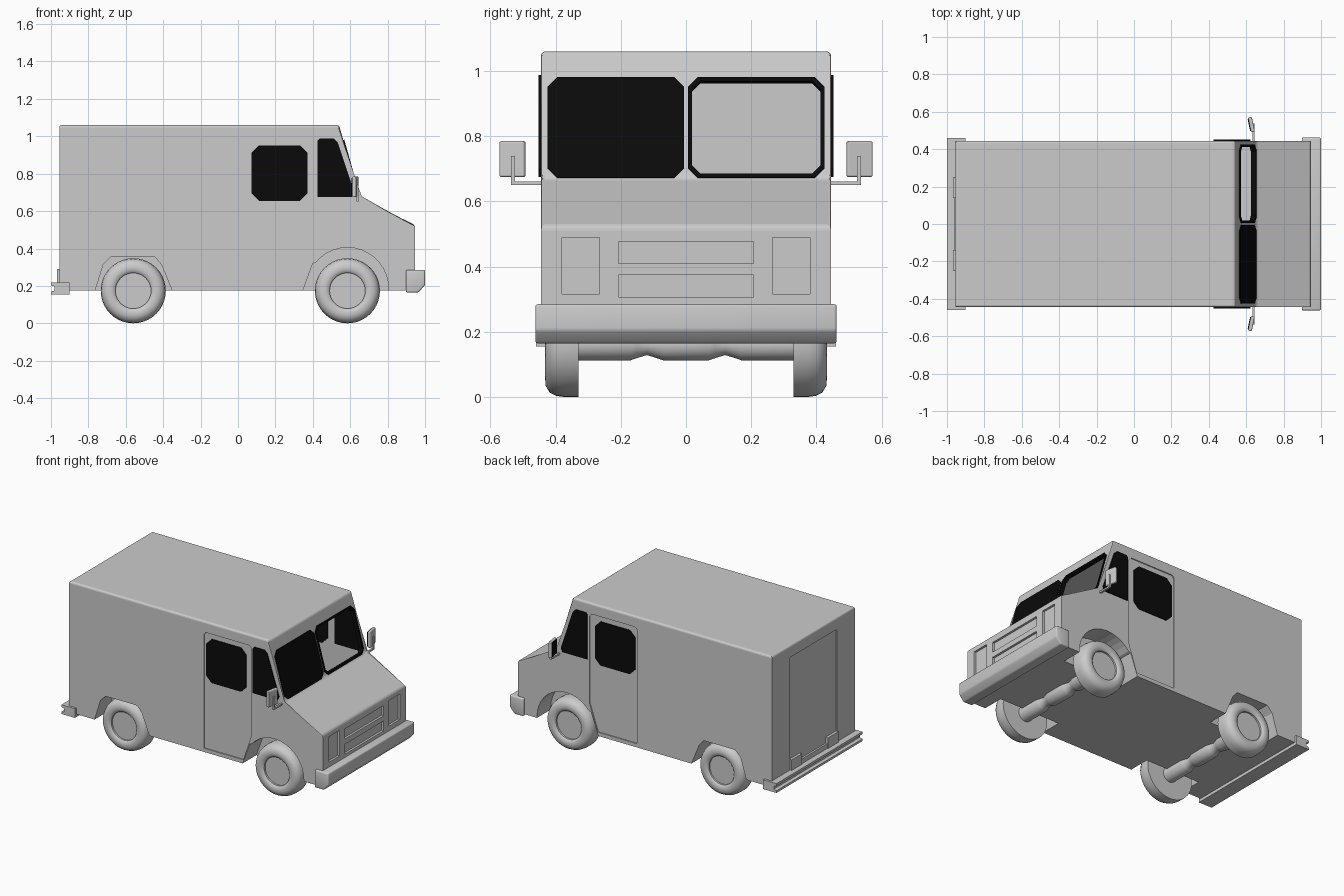
import bpy, bmesh, math
from mathutils import Vector as V

if "Cube" in bpy.data.objects:
    bpy.data.objects.remove(bpy.data.objects["Cube"])


def material(name, c):
    m = bpy.data.materials.new(name)
    m.diffuse_color = (c, c, c, 1)
    m.use_nodes = True
    m.node_tree.nodes["Principled BSDF"].inputs["Base Color"].default_value = m.diffuse_color
    return m


GREY = material("body grey", 0.6)
BLACK = material("glass black", 0.003)


def finish(name, bm, mat, smooth=False):
    bmesh.ops.recalc_face_normals(bm, faces=bm.faces)
    me = bpy.data.meshes.new(name)
    bm.to_mesh(me)
    bm.free()
    me.materials.append(mat)
    ob = bpy.data.objects.new(name, me)
    bpy.context.collection.objects.link(ob)
    if smooth:
        bpy.ops.object.select_all(action='DESELECT')
        ob.select_set(True)
        bpy.context.view_layer.objects.active = ob
        bpy.ops.object.shade_smooth_by_angle(angle=math.radians(35))
    return ob


def loft(name, loops, mat, closed=False, smooth=False, bevel=0, rule=None):
    """Skin point loops; cap the ends, or join last to first when closed."""
    bm = bmesh.new()
    rows = [[bm.verts.new(p) for p in lp] for lp in loops]
    n = len(rows[0])
    pairs = list(zip(rows, rows[1:])) + ([(rows[-1], rows[0])] if closed else [])
    for a, b in pairs:
        for i in range(n):
            j = (i + 1) % n
            bm.faces.new((a[i], a[j], b[j], b[i]))
    if not closed:
        bm.faces.new(rows[0])
        bm.faces.new(rows[-1])
    if bevel:
        es = [e for e in bm.edges if rule is None or all(rule(v.co) for v in e.verts)]
        bmesh.ops.bevel(bm, geom=es, offset=bevel, segments=3, profile=0.5, affect='EDGES')
    return finish(name, bm, mat, smooth)


def prism(name, xz, y0, y1, mat=GREY, **k):
    return loft(name, [[V((x, y, z)) for x, z in xz] for y in (y0, y1)], mat, **k)


def box(name, x0, x1, y0, y1, z0, z1, mat=GREY, **k):
    return prism(name, [(x0, z0), (x1, z0), (x1, z1), (x0, z1)], y0, y1, mat, **k)


def lathe(name, prof, x, z, side=1):
    """Revolve (radius, y) points around a crosswise line."""
    N = 40
    loops = []
    for r, y in prof:
        loops.append([V((x + r * math.cos(2 * math.pi * i / N), side * y,
                         z + r * math.sin(2 * math.pi * i / N))) for i in range(N)])
    return loft(name, loops, GREY, smooth=True)


def octagon(a0, a1, b0, b1, c):
    return [(a0 + c, b0), (a1 - c, b0), (a1, b0 + c), (a1, b1 - c),
            (a1 - c, b1), (a0 + c, b1), (a0, b1 - c), (a0, b0 + c)]


def cut(ob, cutter):
    m = ob.modifiers.new("cut", 'BOOLEAN')
    m.operation, m.solver, m.object = 'DIFFERENCE', 'EXACT', cutter
    bpy.context.view_layer.objects.active = ob
    bpy.ops.object.modifier_apply(modifier=m.name)
    bpy.data.objects.remove(cutter)


# windshield plane: point at crosswise y, height z, distance off the surface
NORMAL = V((0.39, 0, 0.11)).normalized()


def screen(pts, off):
    return [V((0.65 - (z - 0.67) * 0.282, y, z)) + NORMAL * off for y, z in pts]


# body shell
body = prism("body", [(-0.955, 0.175), (-0.955, 1.06), (0.54, 1.06), (0.65, 0.67),
                      (0.947, 0.525), (0.947, 0.175)], -0.445, 0.445,
             bevel=0.013, rule=lambda c: c.z > 0.5)
cut(body, prism("cab_space", [(-0.935, 0.43), (-0.935, 1.04), (0.528, 1.04),
                              (0.632, 0.67), (0.632, 0.43)], -0.43, 0.43))
right_pane = octagon(0.006, 0.425, 0.672, 0.98, 0.03)
cut(body, loft("screen_hole", [screen(octagon(0.016, 0.415, 0.682, 0.97, 0.027), o)
                               for o in (-0.05, 0.05)], GREY))

# wheel arches and side doors
front_arch = [(0.585 + 0.22 * math.cos(math.radians(a)), 0.185 + 0.22 * math.sin(math.radians(a)))
              for a in range(0, 146, 10)]
front_arch = [(0.805, 0.1)] + front_arch + [(0.40, 0.32), (0.345, 0.17), (0.345, 0.1)]
rear_arch = [(-0.35, 0.1), (-0.35, 0.17), (-0.41, 0.315), (-0.445, 0.355),
             (-0.68, 0.355), (-0.72, 0.315), (-0.765, 0.17), (-0.765, 0.1)]
door = [(0.055, 0.2), (0.055, 0.97), (0.07, 0.987), (0.395, 0.987),
        (0.412, 0.97), (0.412, 0.38), (0.35, 0.2)]
quarter = [(0.425, 0.675), (0.425, 0.975), (0.437, 0.988), (0.513, 0.988),
           (0.533, 0.968), (0.622, 0.70), (0.61, 0.675)]
for s in (1, -1):
    for arch in (front_arch, rear_arch):
        cut(body, prism("arch_cutter", arch, s * 0.30, s * 0.6))
    cut(body, prism("door_cutter", door, s * 0.438, s * 0.6))

# recessed headlights, grilles and rear door
for y0, y1, z0, z1 in ((-0.38, -0.265, 0.317, 0.49), (0.265, 0.38, 0.317, 0.49),
                       (-0.207, 0.207, 0.41, 0.478), (-0.207, 0.207, 0.307, 0.374)):
    cut(body, box("nose_cutter", 0.932, 1.1, y0, y1, z0, z1))
cut(body, box("rear_door_cutter", -1.1, -0.949, -0.25, 0.25, 0.2, 0.98))

# side glass, passing through the wall so it shows inside too
for s, side in ((1, "left"), (-1, "right")):
    prism(side + "_door_window", octagon(0.072, 0.372, 0.655, 0.952, 0.04),
          s * 0.424, s * 0.443, BLACK)
    prism(side + "_quarter_window", quarter, s * 0.424, s * 0.452, BLACK)

# windshield: dark pane on one half, open frame on the other
loft("windshield_pane", [screen([(-y, z) for y, z in right_pane], o) for o in (-0.022, 0.006)], BLACK)
inner = octagon(0.018, 0.413, 0.684, 0.968, 0.026)
loft("windshield_frame", [screen(right_pane, -0.022), screen(right_pane, 0.006),
                          screen(inner, 0.006), screen(inner, -0.022)], BLACK, closed=True)

# bumpers
prism("front_bumper", [(0.897, 0.165), (0.965, 0.165), (1.0, 0.205), (1.0, 0.285), (0.897, 0.285)],
      -0.462, 0.462, bevel=0.008, smooth=True)
prism("rear_bumper", [(-1.0, 0.155), (-1.0, 0.17), (-0.98, 0.175), (-0.98, 0.197), (-1.0, 0.202),
                      (-1.0, 0.218), (-0.9, 0.218), (-0.9, 0.155)], -0.46, 0.46)

# rear step pieces
for s in (1, -1):
    box("rear_step_block", -0.967, -0.94, s * 0.14, s * 0.25, 0.2, 0.29)
box("rear_step_strip", -0.962, -0.94, -0.14, 0.14, 0.2, 0.25)

# wheels and axles
tyre = [(0.0005, 0.408), (0.095, 0.408), (0.095, 0.42), (0.102, 0.427), (0.118, 0.432),
        (0.14, 0.43), (0.16, 0.418), (0.17, 0.398), (0.174, 0.37), (0.174, 0.33), (0.0005, 0.33)]
axle = [(0.05, -0.34), (0.05, -0.17), (0.043, -0.15), (0.034, -0.12), (0.043, -0.09), (0.05, -0.07)]
axle += [(r, -y) for r, y in reversed(axle)]
for x, place in ((0.585, "front"), (-0.56, "rear")):
    lathe(place + "_axle", axle, x, 0.163)
    for s in (1, -1):
        lathe(place + "_wheel", tyre, x, 0.174, s)

# mirrors on bent arms, dark glass facing backward
for s in (1, -1):
    box("mirror_arm", 0.633, 0.645, s * 0.435, s * 0.535, 0.65, 0.661)
    box("mirror_post", 0.633, 0.645, s * 0.525, s * 0.537, 0.65, 0.74)
    mirror = box("mirror", -0.01, 0.01, s * -0.04, s * 0.04, -0.055, 0.055, bevel=0.006)
    glass = box("mirror_glass", -0.014, -0.009, s * -0.034, s * 0.034, -0.048, 0.048, BLACK)
    for ob in (mirror, glass):
        ob.location = (0.628, s * 0.532, 0.73)
        ob.rotation_euler = (0, 0, s * 0.2)
